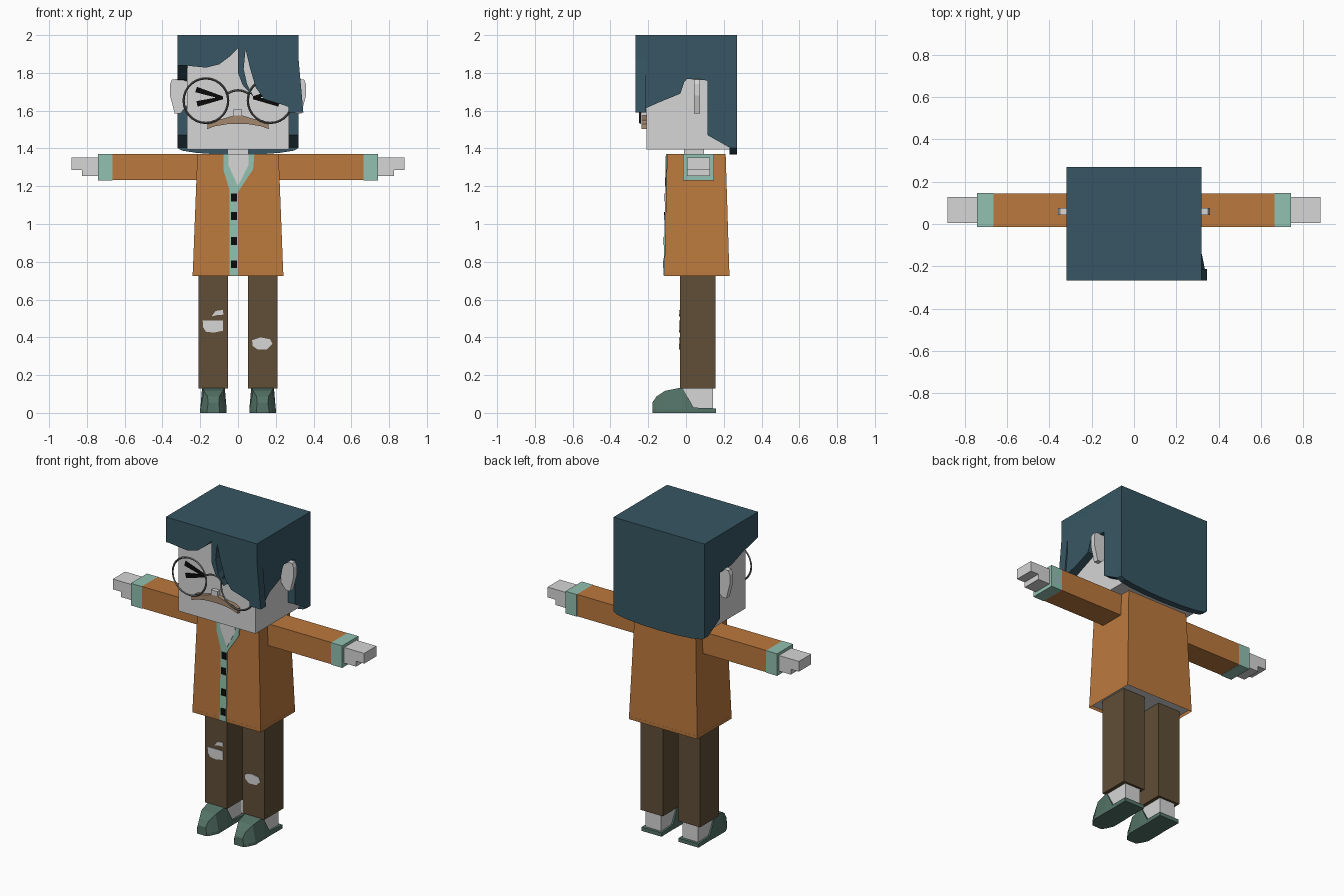
import bpy, bmesh, math

if "Cube" in bpy.data.objects:
    bpy.data.objects.remove(bpy.data.objects["Cube"], do_unlink=True)


def material(name, r, g, b):
    m = bpy.data.materials.new(name)
    m.use_nodes = True
    m.diffuse_color = (r, g, b, 1)
    m.node_tree.nodes["Principled BSDF"].inputs["Base Color"].default_value = (r, g, b, 1)
    return m


SKIN = material("pale_skin", .67, .67, .67)
HAIR = material("dark_blue_hair", .038, .094, .125)
COAT = material("orange_brown", .5, .19, .047)
PANTS = material("dark_brown", .115, .077, .037)
TEAL = material("pale_teal", .29, .53, .44)
SHOE = material("green_grey", .088, .17, .135)
BLACK = material("black", .003, .003, .003)
TACHE = material("tan", .37, .25, .16)
FRAME = material("dark_grey", .12, .115, .11)


def finish(name, bm, *mats):
    bmesh.ops.recalc_face_normals(bm, faces=bm.faces)
    me = bpy.data.meshes.new(name)
    bm.to_mesh(me)
    bm.free()
    for m in mats:
        me.materials.append(m)
    ob = bpy.data.objects.new(name, me)
    bpy.context.collection.objects.link(ob)
    return ob


def bridge(bm, loops):
    """Join rings of points into a closed solid."""
    rings = [[bm.verts.new(p) for p in loop] for loop in loops]
    n = len(rings[0])
    for a, b in zip(rings, rings[1:]):
        for i in range(n):
            j = (i + 1) % n
            bm.faces.new((a[i], a[j], b[j], b[i]))
    bm.faces.new(rings[0])
    bm.faces.new(rings[-1][::-1])


def prism(name, pts, axis, a, b, mat):
    """Extrude an outline along x or y, from a to b."""
    bm = bmesh.new()
    put = (lambda u, v, t: (t, u, v)) if axis == "x" else (lambda u, v, t: (u, t, v))
    bridge(bm, [[put(u, v, t) for u, v in pts] for t in (a, b)])
    return finish(name, bm, mat)


def box(name, x, y, z, mat):
    return prism(name, [(x[0], z[0]), (x[1], z[0]), (x[1], z[1]), (x[0], z[1])], "y", *y, mat)


def coat_plate(name, pts, lift, mat):
    """Thin plate that follows the sloping front of the coat."""
    bm = bmesh.new()
    front = lambda z: -.115 + .015 * (z - .725) / .645
    bridge(bm, [[(x, front(z) - d, z) for x, z in pts] for d in (lift, lift - .006)])
    return finish(name, bm, mat)


def bar(a, b, w):
    """Outline of a straight stroke with pointed width at one end."""
    dx, dz = b[0] - a[0], b[1] - a[1]
    l = math.hypot(dx, dz)
    ox, oz = -dz / l * w / 2, dx / l * w / 2
    return [(a[0] + ox, a[1] + oz), (a[0] - ox, a[1] - oz),
            (b[0] - ox / 2, b[1] - oz / 2), (b[0] + ox / 2, b[1] + oz / 2)]


# Head and neck
box("head", (-.27, .27), (-.21, .235), (1.395, 1.97), SKIN)
box("neck", (-.055, .055), (-.01, .095), (1.3, 1.42), SKIN)
box("nose", (-.025, .02), (-.235, -.2), (1.575, 1.605), SKIN)
tache = [(0, 1.578), (.02, 1.575), (.08, 1.557), (.13, 1.55), (.16, 1.53),
         (.163, 1.503), (.12, 1.518), (.06, 1.528), (0, 1.53)]
prism("moustache", tache + [(-x, z) for x, z in tache[-2:0:-1]], "y", -.235, -.205, TACHE)

# Paired face parts
ear = [(.25, 1.75), (.31, 1.768), (.35, 1.765), (.36, 1.74), (.36, 1.68),
       (.335, 1.585), (.305, 1.585), (.25, 1.65)]
for side, s in (("left", 1), ("right", -1)):
    prism(side + "_ear", [(s * x, z) for x, z in ear], "y", .043, .075, SKIN)
    for part, end in (("upper", (.222, 1.712)), ("lower", (.217, 1.636))):
        prism(f"{side}_eye_{part}_line", bar((s * end[0], end[1]), (s * .08, 1.668), .03),
              "y", -.216, -.208, BLACK)
    bpy.ops.mesh.primitive_torus_add(
        location=(s * .17, -.243, 1.653), rotation=(math.pi / 2, 0, 0),
        major_radius=.118, minor_radius=.006, major_segments=28, minor_segments=4)
    ring = bpy.context.object
    ring.name = side + "_glasses_rim"
    ring.data.materials.append(FRAME)

# Glasses bridge
path = bpy.data.curves.new("glasses_bridge", "CURVE")
path.dimensions = "3D"
path.bevel_depth = .006
path.bevel_resolution = 0
path.materials.append(FRAME)
line = path.splines.new("POLY")
line.points.add(6)
for i, p in enumerate(line.points):
    t = i / 3 - 1
    p.co = (t * .063, -.243, 1.708 - .022 * t * t, 1)
bpy.context.collection.objects.link(bpy.data.objects.new("glasses_bridge", path))

# Hair: crown, fringe, back and sides
box("hair_crown", (-.32, .32), (-.265, .27), (1.94, 2), HAIR)
fringe = [(-.32, 2), (-.32, 1.845), (-.24, 1.835), (-.17, 1.828), (-.10, 1.845),
          (-.045, 1.886), (0, 1.93), (0, 1.80), (.025, 1.735), (.085, 1.67),
          (.048, 1.74), (.03, 1.82), (.04, 1.925), (.065, 1.82), (.095, 1.72),
          (.14, 1.66), (.24, 1.63), (.345, 1.59), (.32, 1.88), (.32, 2)]
prism("hair_fringe", fringe, "y", -.267, -.212, HAIR)
nape = [(.32 * math.cos(math.pi * i / 8), 1.402 - .035 * math.sin(math.pi * i / 8))
        for i in range(9)]
prism("hair_back", [(-.32, 2)] + nape[::-1] + [(.32, 2)], "y", .23, .27, HAIR)
behind_ear = [(.115, 1.76), (.115, 1.47), (.23, 1.405), (.27, 1.402), (.27, 2)]
prism("hair_right_side", [(-.265, 2), (-.265, 1.84), (-.1, 1.80), (0, 1.765)] + behind_ear,
      "x", -.32, -.268, HAIR)
lock = prism("hair_left_side", [(-.265, 2), (-.265, 1.88), (-.265, 1.59), (-.14, 1.645),
             (-.03, 1.69), (-.01, 1.75), (.005, 1.768)] + behind_ear, "x", .268, .32, HAIR)
for v in lock.data.vertices:
    if v.co.y < -.2 and v.co.z < 1.7 and v.co.x > .3:
        v.co.x += .026

# Coat: tapered block with a recessed underside
bm = bmesh.new()
rect = lambda x, y0, y1, z: [(-x, y0, z), (x, y0, z), (x, y1, z), (-x, y1, z)]
bridge(bm, [rect(.24, -.115, .23, .725), rect(.215, -.1, .21, 1.37)])
bm.faces.ensure_lookup_table()
under = min(bm.faces, key=lambda f: f.calc_center_median().z)
bmesh.ops.inset_individual(bm, faces=[under], thickness=.015)
up = bmesh.ops.extrude_face_region(bm, geom=[under])["geom"]
bmesh.ops.translate(bm, vec=(0, 0, .02), verts=[g for g in up if isinstance(g, bmesh.types.BMVert)])
for g in up:
    if isinstance(g, bmesh.types.BMFace):
        g.material_index = 1
if under.is_valid:
    bmesh.ops.delete(bm, geom=[under], context="FACES_ONLY")
finish("coat", bm, COAT, SKIN)

# Collar, placket, open neck and buttons
coat_plate("collar_and_placket", [(-.077, 1.37), (-.077, 1.285), (-.045, 1.18), (-.045, .728),
           (0, .728), (0, 1.17), (.08, 1.29), (.087, 1.37)], .005, TEAL)
coat_plate("open_neck", [(-.05, 1.37), (-.05, 1.31), (0, 1.2), (.055, 1.31), (.055, 1.37)],
           .007, SKIN)
for i, z in enumerate((1.14, 1.043, .91, .787)):
    coat_plate(f"button_{i + 1}", [(-.037, z - .021), (-.004, z - .021),
               (-.004, z + .021), (-.037, z + .021)], .009, BLACK)

# Limbs
shoe = [(-.178, .033, .028, .055), (-.155, .05, .032, .088), (-.11, .07, .05, .117),
        (-.02, .07, .06, .135), (.04, .068, .066, .028), (.16, .07, .07, .024)]
hand = [(.72, 1.253), (.825, 1.253), (.825, 1.287), (.882, 1.287), (.882, 1.352), (.72, 1.352)]
for side, s in (("left", 1), ("right", -1)):
    span = lambda a, b: (s * a, s * b)
    box(side + "_sleeve", span(.2, .665), (-.013, .145), (1.232, 1.37), COAT)
    box(side + "_cuff", span(.665, .742), (-.015, .147), (1.23, 1.37), TEAL)
    prism(side + "_hand", [(s * x, z) for x, z in hand], "y", .005, .128, SKIN)
    box(side + "_trouser_leg", span(.053, .208), (-.033, .157), (.13, .8), PANTS)
    box(side + "_ankle", span(.075, .185), (-.015, .143), (.01, .2), SKIN)
    bm = bmesh.new()
    c = s * .13
    bridge(bm, [[(c - b, y, 0), (c + b, y, 0), (c + b, y, .018), (c + t, y, z),
                 (c - t, y, z), (c - b, y, .018)] for y, b, t, z in shoe])
    finish(side + "_shoe", bm, SHOE)

# Torn patches on the trousers
tears = {
    "right_knee_tear": [(-.187, .49), (-.08, .49), (-.08, .435), (-.13, .425), (-.17, .43), (-.185, .455)],
    "right_small_tear": [(-.14, .51), (-.118, .54), (-.08, .545), (-.077, .52), (-.11, .518)],
    "left_knee_tear": [(.075, .385), (.12, .4), (.17, .39), (.182, .365), (.155, .337),
                       (.105, .335), (.077, .355)]}
for name, pts in tears.items():
    prism(name, pts, "y", -.037, -.03, SKIN)
